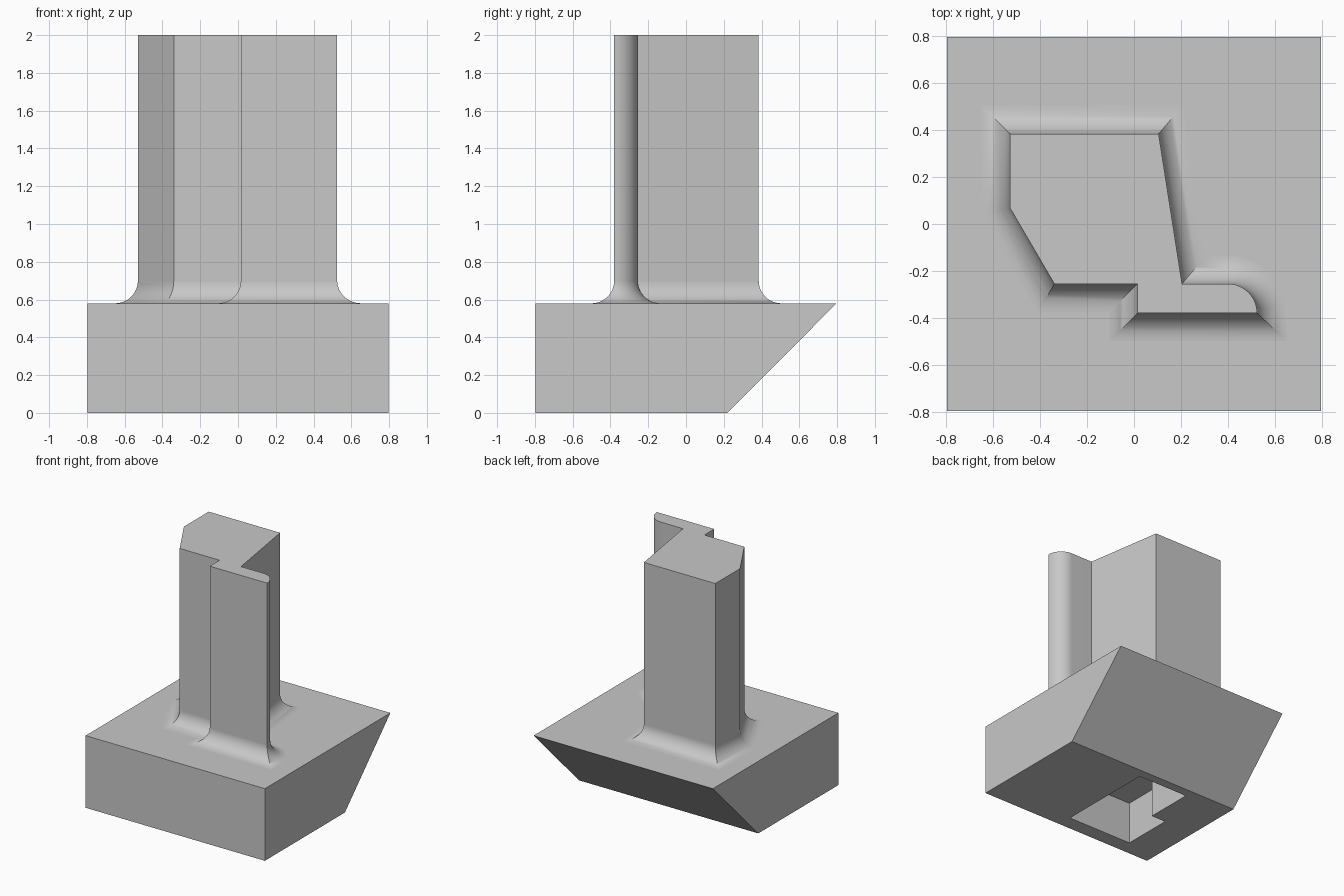
import bpy, bmesh, math
from mathutils import Vector

cube = bpy.data.objects.get("Cube")
if cube:
    bpy.data.objects.remove(cube, do_unlink=True)

# Single plain material
grey = bpy.data.materials.new("plain_grey")
grey.use_nodes = True
colour = (0.58, 0.58, 0.58, 1)
grey.diffuse_color = colour
grey.node_tree.nodes["Principled BSDF"].inputs["Base Color"].default_value = colour

BASE_TOP, HEIGHT, FILLET, STEPS = 0.58, 2.0, 0.12, 12


def loft(name, rings):
    """Closed solid through rings of 3D points."""
    bm = bmesh.new()
    loops = [[bm.verts.new(p) for p in ring] for ring in rings]
    n = len(loops[0])
    for low, high in zip(loops, loops[1:]):
        for i in range(n):
            j = (i + 1) % n
            bm.faces.new((low[i], low[j], high[j], high[i]))
    bm.faces.new(loops[0])
    bm.faces.new(loops[-1])
    bmesh.ops.recalc_face_normals(bm, faces=bm.faces)
    mesh = bpy.data.meshes.new(name)
    bm.to_mesh(mesh)
    bm.free()
    mesh.materials.append(grey)
    obj = bpy.data.objects.new(name, mesh)
    bpy.context.collection.objects.link(obj)
    return obj


def activate(obj):
    bpy.ops.object.select_all(action='DESELECT')
    obj.select_set(True)
    bpy.context.view_layer.objects.active = obj


def offset(outline, d):
    """Grow a clockwise outline by d with mitred corners."""
    result = []
    for i, p in enumerate(outline):
        before = (p - outline[i - 1]).normalized()
        after = (outline[(i + 1) % len(outline)] - p).normalized()
        n1, n2 = Vector((-before.y, before.x)), Vector((-after.y, after.x))
        result.append(p + (n1 + n2) * d / (1 + n1.dot(n2)))
    return result


# Base block with undercut back
side = [(-0.797, 0), (0.22, 0), (0.797, BASE_TOP), (-0.797, BASE_TOP)]
base = loft("base_block", [[(x, y, z) for y, z in side] for x in (-0.797, 0.797)])

# Stepped pocket in the underside
plan = [(0.065, -0.675), (-0.52, -0.675), (-0.52, -0.255),
        (-0.39, -0.255), (-0.39, 0.145), (0.065, 0.145)]
cutter = loft("pocket_cutter", [[(x, y, z) for x, y in plan] for z in (-0.1, 0.345)])
cutter.hide_render = True
activate(base)
cut = base.modifiers.new("pocket", 'BOOLEAN')
cut.operation = 'DIFFERENCE'
cut.solver = 'EXACT'
cut.object = cutter
bpy.ops.object.modifier_apply(modifier=cut.name)
bpy.data.objects.remove(cutter, do_unlink=True)

# Column outline, clockwise, with a rounded tip on the flange
outline = [Vector(p) for p in [(-0.53, 0.07), (-0.53, 0.385), (0.105, 0.385), (0.205, -0.255)]]
for i in range(STEPS + 1):
    a = math.pi / 2 * (1 - i / STEPS)
    outline.append(Vector((0.4 + 0.125 * math.cos(a), -0.38 + 0.125 * math.sin(a))))
outline += [Vector(p) for p in [(0.015, -0.38), (0.015, -0.255), (-0.34, -0.255)]]

# Column rising from a concave fillet
levels = [(FILLET, BASE_TOP - 0.03)]
for i in range(STEPS + 1):
    a = math.pi / 2 * i / STEPS
    levels.append((FILLET * (1 - math.sin(a)), BASE_TOP + FILLET * (1 - math.cos(a))))
levels.append((0, HEIGHT))
column = loft("column", [[(p.x, p.y, z) for p in offset(outline, d)] for d, z in levels])
activate(column)
bpy.ops.object.shade_smooth_by_angle(angle=math.radians(30))
weighted = column.modifiers.new("flat_wall_normals", 'WEIGHTED_NORMAL')
weighted.keep_sharp = True
